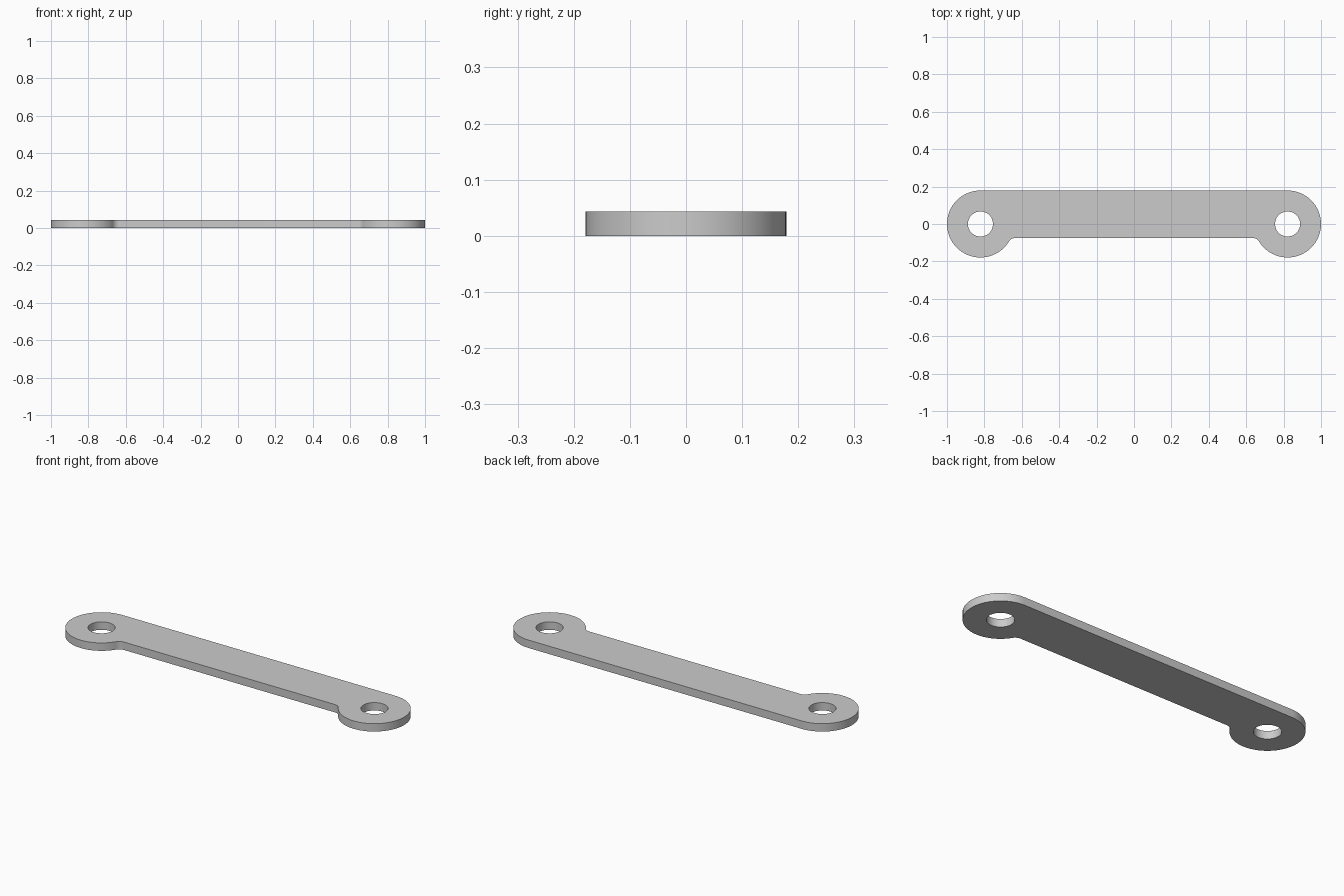
import bpy
import bmesh
from math import asin, cos, sin, pi, sqrt, radians

HUB_X = 0.821      # hub centre distance from the middle
HUB_R = 0.179
HOLE_R = 0.067
BAR_Y = -0.075     # front edge of the bar
FILLET_R = 0.04
THICK = 0.043

cube = bpy.data.objects.get("Cube")
if cube:
    bpy.data.objects.remove(cube, do_unlink=True)


def arc(cx, cy, r, a, b, steps):
    """Points along an arc from angle a to angle b."""
    return [(cx + r * cos(a + (b - a) * i / steps),
             cy + r * sin(a + (b - a) * i / steps)) for i in range(steps + 1)]


def add_loop(bm, points):
    verts = [bm.verts.new((x, y, 0)) for x, y in points]
    for i, v in enumerate(verts):
        bm.edges.new((verts[i - 1], v))


# Outline of one end: round hub, then a fillet into the bar's front edge
fillet_y = BAR_Y - FILLET_R
reach = HUB_R + FILLET_R
fillet_x = -HUB_X + sqrt(reach ** 2 - fillet_y ** 2)
meet = asin(fillet_y / reach)
left = arc(-HUB_X, 0, HUB_R, pi / 2, 2 * pi + meet, 56)
left += arc(fillet_x, fillet_y, FILLET_R, pi + meet, pi / 2, 10)[1:]
right = [(-x, y) for x, y in reversed(left)]

# Flat plate with two holes, pulled up to its thickness
bm = bmesh.new()
add_loop(bm, left + right)
for side in (-1, 1):
    add_loop(bm, arc(side * HUB_X, 0, HOLE_R, 0, 2 * pi, 48)[:-1])
bmesh.ops.triangle_fill(bm, edges=bm.edges[:], use_beauty=True)
bmesh.ops.recalc_face_normals(bm, faces=bm.faces[:])
top = bmesh.ops.extrude_face_region(bm, geom=bm.faces[:], use_keep_orig=True)["geom"]
bmesh.ops.translate(bm, vec=(0, 0, THICK),
                    verts=[g for g in top if isinstance(g, bmesh.types.BMVert)])
bmesh.ops.recalc_face_normals(bm, faces=bm.faces[:])

mesh = bpy.data.meshes.new("link_plate")
bm.to_mesh(mesh)
bm.free()
plate = bpy.data.objects.new("link_plate", mesh)
bpy.context.collection.objects.link(plate)

# Plain grey metal
grey = bpy.data.materials.new("grey_metal")
grey.use_nodes = True
colour = (0.6, 0.6, 0.6, 1)
grey.diffuse_color = colour
grey.node_tree.nodes["Principled BSDF"].inputs["Base Color"].default_value = colour
mesh.materials.append(grey)

# Smooth round walls, sharp rims
bpy.ops.object.select_all(action="DESELECT")
plate.select_set(True)
bpy.context.view_layer.objects.active = plate
bpy.ops.object.shade_smooth_by_angle(angle=radians(30))
